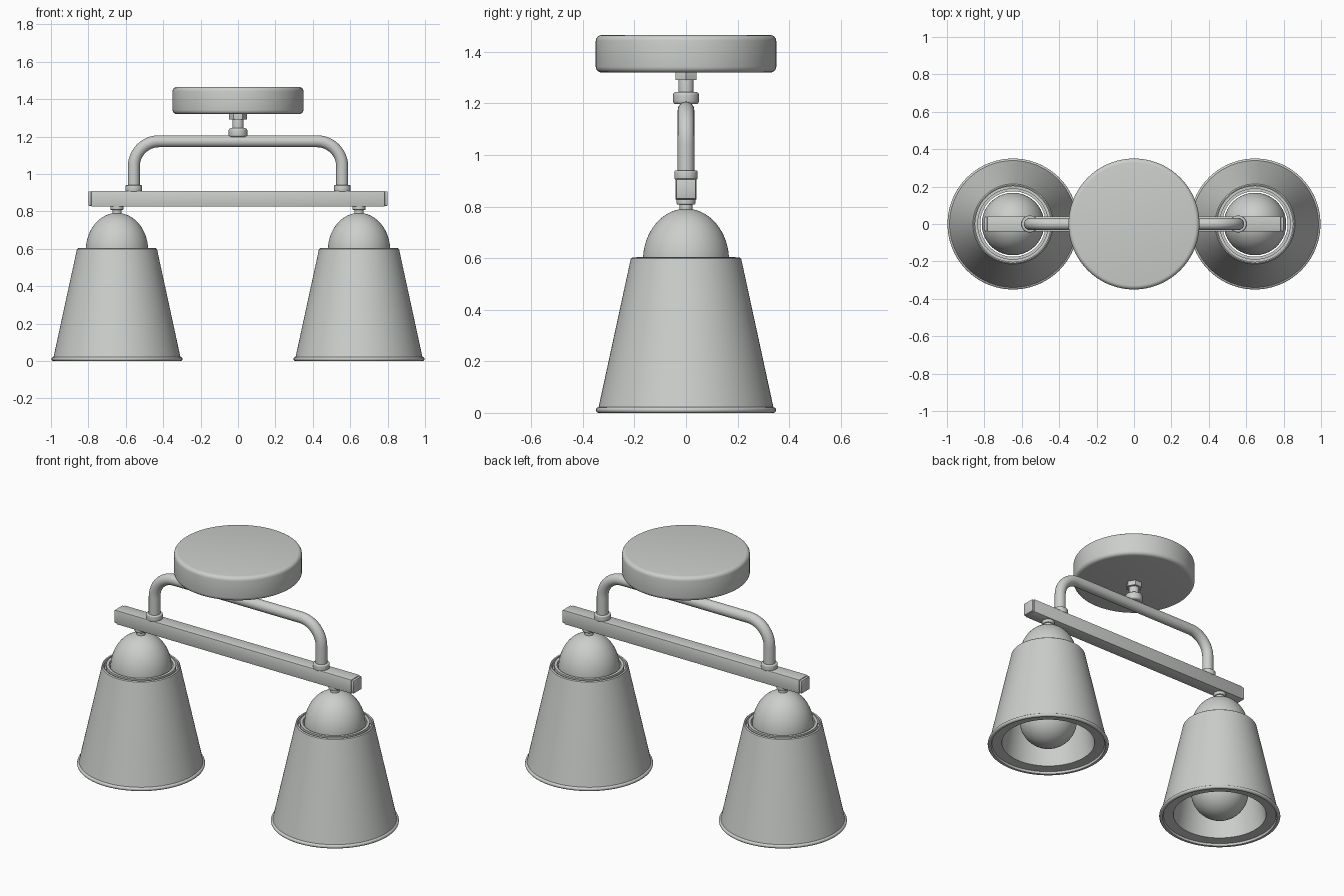
import bpy, bmesh, math
from mathutils import Vector

cube = bpy.data.objects.get("Cube")
if cube:
    bpy.data.objects.remove(cube, do_unlink=True)

grey = bpy.data.materials.new("light grey")
grey.use_nodes = True
colour = (0.6, 0.62, 0.6, 1)
grey.diffuse_color = colour
grey.node_tree.nodes["Principled BSDF"].inputs["Base Color"].default_value = colour


def finish(name, bm, smooth=True):
    bmesh.ops.remove_doubles(bm, verts=bm.verts, dist=1e-5)
    bmesh.ops.recalc_face_normals(bm, faces=bm.faces)
    mesh = bpy.data.meshes.new(name)
    bm.to_mesh(mesh)
    bm.free()
    mesh.materials.append(grey)
    obj = bpy.data.objects.new(name, mesh)
    bpy.context.collection.objects.link(obj)
    if smooth:
        bpy.ops.object.select_all(action="DESELECT")
        obj.select_set(True)
        bpy.context.view_layer.objects.active = obj
        bpy.ops.object.shade_smooth_by_angle(angle=math.radians(35))
    return obj


def lathe(name, profile, x=0, sides=64, closed=False):
    """Spin a (radius, height) profile around a vertical axis at x."""
    bm = bmesh.new()
    verts = [bm.verts.new((x + r, 0, z)) for r, z in profile]
    pairs = list(zip(verts, verts[1:]))
    if closed:
        pairs.append((verts[-1], verts[0]))
    edges = [bm.edges.new(p) for p in pairs]
    bmesh.ops.spin(bm, geom=verts + edges, cent=(x, 0, 0), axis=(0, 0, 1),
                   angle=math.tau, steps=sides, use_duplicate=False)
    return finish(name, bm)


def disc(name, r, z0, z1, bevel=0.005, x=0, sides=32):
    """Solid cylinder with rounded rims."""
    steps = [i * math.pi / 8 for i in range(5)]
    low = [(r - bevel + bevel * math.sin(a), z0 + bevel - bevel * math.cos(a)) for a in steps]
    high = [(rr, z0 + z1 - z) for rr, z in reversed(low)]
    return lathe(name, [(0, z0)] + low + high + [(0, z1)], x, sides)


def box(name, x0, x1, half_y, z0, z1, bevel):
    bm = bmesh.new()
    bmesh.ops.create_cube(bm, size=1)
    for v in bm.verts:
        v.co = ((x0 + x1) / 2 + v.co.x * (x1 - x0), v.co.y * 2 * half_y,
                (z0 + z1) / 2 + v.co.z * (z1 - z0))
    bmesh.ops.bevel(bm, geom=bm.edges[:], offset=bevel, segments=2,
                    profile=0.5, affect="EDGES")
    return finish(name, bm)


# Ceiling mount and stem
disc("ceiling_canopy", 0.35, 1.32, 1.465, 0.022, sides=96)
disc("stem_nut", 0.047, 1.29, 1.325, 0.003, sides=6)
disc("stem", 0.03, 1.2, 1.3)
disc("stem_collar", 0.05, 1.197, 1.245, 0.012)

# Bent tube: quarter-circle corners joined by straight runs
bend, foot_x, tube_z = 0.135, 0.557, 1.175
arc = [(foot_x - bend + bend * math.cos(a), tube_z - bend + bend * math.sin(a))
       for a in (i * math.pi / 24 for i in range(13))]
right_half = [(foot_x, 0.9)] + arc
path = right_half + [(-x, z) for x, z in reversed(right_half)]
bm = bmesh.new()
rings = []
for i, (x, z) in enumerate(path):
    ahead, behind = path[min(i + 1, len(path) - 1)], path[max(i - 1, 0)]
    tangent = Vector((ahead[0] - behind[0], 0, ahead[1] - behind[1])).normalized()
    if 1 < i < 13 or 14 < i < len(path) - 2:
        pass
    elif i in (0, 1, len(path) - 2, len(path) - 1):
        tangent = Vector((0, 0, 1 if i < 2 else -1))
    else:
        tangent = Vector((-1, 0, 0))
    side = Vector((0, 1, 0))
    up = tangent.cross(side)
    rings.append([bm.verts.new(Vector((x, 0, z)) + 0.032 * (math.cos(t) * side + math.sin(t) * up))
                  for t in (k * math.tau / 24 for k in range(24))])
for a, b in zip(rings, rings[1:]):
    for k in range(24):
        n = (k + 1) % 24
        bm.faces.new((a[k], a[n], b[n], b[k]))
bm.faces.new(rings[0])
bm.faces.new(rings[-1])
finish("bent_tube", bm)

# Crossbar
box("crossbar", -0.785, 0.785, 0.041, 0.826, 0.91, 0.004)

# Lamps and fittings on both sides
for side, s in (("left", 1), ("right", -1)):
    ends = sorted((s * 0.783, s * 0.8))
    box(side + "_bar_cap", ends[0], ends[1], 0.039, 0.829, 0.907, 0.005)
    disc(side + "_tube_collar", 0.045, 0.905, 0.94, 0.006, s * foot_x)

    x = s * 0.647
    disc(side + "_lamp_nut", 0.036, 0.808, 0.83, 0.005, x)
    disc(side + "_lamp_neck", 0.025, 0.775, 0.815, 0.003, x)

    # Domed bulb holder, open downwards
    dome = [(0.167 * math.sin(a), 0.59 + 0.202 * math.cos(a))
            for a in (i * math.pi / 32 for i in range(17))]
    lathe(side + "_holder_dome", dome + [(0.167, 0.45), (0, 0.45)], x)

    # Shade with a beaded lower rim and a thick inner wall
    bead = [(0.339 + 0.011 * math.cos(a), 0.011 + 0.011 * math.sin(a))
            for a in (math.pi / 2 - i * math.pi / 8 for i in range(9))]
    shade = [(0.202, 0.57), (0.202, 0.6), (0.208, 0.603), (0.214, 0.598)] + bead + [
        (0.33, 0.002), (0.325, 0.015), (0.268, 0.02), (0.18, 0.57)]
    lathe(side + "_shade", shade, x, 96, closed=True)

    # Raised ring between the dome and the shade
    lathe(side + "_shade_ring", [(0.175, 0.55), (0.191, 0.55), (0.191, 0.604), (0.175, 0.604)],
          x, closed=True)

    # Bulb
    globe = [(0.166 * math.sin(a), 0.17 - 0.166 * math.cos(a))
             for a in (i * math.pi / 28 for i in range(24))]
    lathe(side + "_bulb", globe + [(0.07, 0.36), (0.065, 0.46), (0, 0.46)], x)
